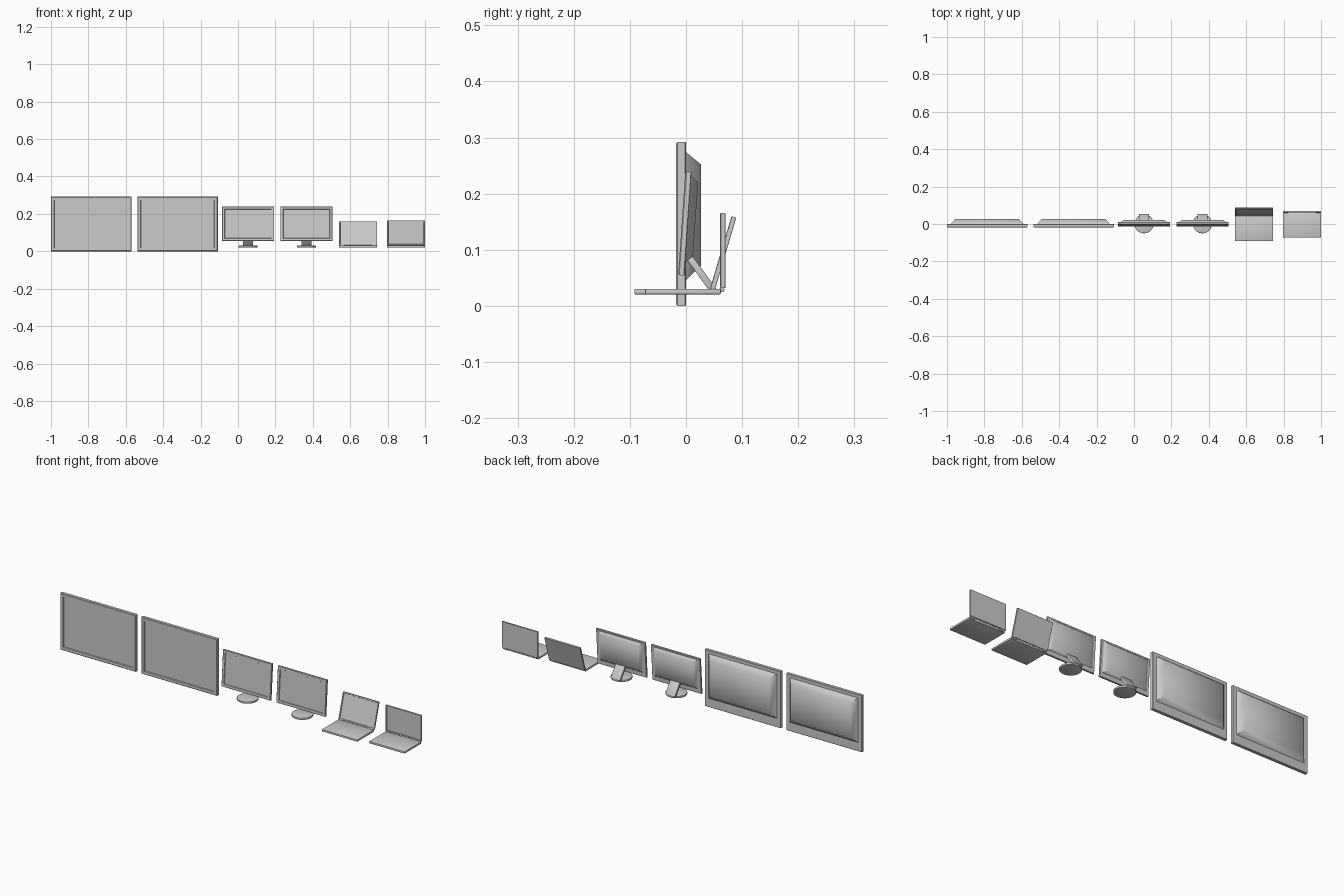
import bpy, bmesh, math
from mathutils import Matrix, Vector

if "Cube" in bpy.data.objects:
    bpy.data.objects.remove(bpy.data.objects["Cube"])


def finish(name, bm, angle=35, matrix=None):
    bmesh.ops.recalc_face_normals(bm, faces=bm.faces[:])
    if matrix:
        bm.transform(matrix)
    me = bpy.data.meshes.new(name)
    bm.to_mesh(me)
    bm.free()
    me.shade_smooth()
    me.set_sharp_from_angle(angle=math.radians(angle))
    ob = bpy.data.objects.new(name, me)
    bpy.context.collection.objects.link(ob)
    return ob


def loft(name, rings, matrix, angle=35):
    """Rectangles (y, half width, z low, z high) joined along y and capped."""
    bm = bmesh.new()
    loops = [[bm.verts.new((sx * w, y, z)) for sx, z in ((-1, a), (1, a), (1, b), (-1, b))]
             for y, w, a, b in rings]
    for p, q in zip(loops, loops[1:]):
        for i in range(4):
            j = (i + 1) % 4
            bm.faces.new((p[i], p[j], q[j], q[i]))
    bm.faces.new(loops[0])
    bm.faces.new(loops[-1])
    return finish(name, bm, angle, matrix)


def panel(name, w, h, t, margin, depth, edge, matrix):
    """Thin slab with a recessed screen on its front and eased front edges."""
    def ring(y, i):
        return (y, w / 2 - i, i, h - i)
    return loft(name, [ring(depth, margin + depth / 2), ring(0, margin), ring(0, edge),
                       ring(edge, 0), ring(t - edge / 2, 0), ring(t, edge / 2)], matrix)


def box(name, size, matrix, bevel=0.0):
    bm = bmesh.new()
    bmesh.ops.create_cube(bm, size=1)
    bm.transform(Matrix.Diagonal((*size, 1)))
    if bevel:
        bmesh.ops.bevel(bm, geom=bm.edges[:], offset=bevel, segments=2,
                        profile=0.5, affect='EDGES')
    return finish(name, bm, 35, matrix)


def cylinder(name, r, depth, matrix, n, bevel=0.0):
    bm = bmesh.new()
    bmesh.ops.create_cone(bm, cap_ends=True, segments=n, radius1=r, radius2=r, depth=depth)
    if bevel:
        rim = [e for e in bm.edges if abs(e.verts[0].co.z - e.verts[1].co.z) < 1e-6]
        bmesh.ops.bevel(bm, geom=rim, offset=bevel, segments=2, profile=0.5, affect='EDGES')
    return finish(name, bm, 35, matrix)


def move(x, y, z):
    return Matrix.Translation((x, y, z))


def tilt(deg):
    return Matrix.Rotation(math.radians(-deg), 4, 'X')


# Two wide televisions
for cx in (-0.785, -0.323):
    m = move(cx, -0.018, 0)
    panel("television_frame", 0.43, 0.292, 0.018, 0.017, 0.004, 0.003, m)
    loft("television_back", [(0.017, 0.195, 0.045, 0.275), (0.045, 0.17, 0.072, 0.252)], m, 55)

# Two monitors on round stands
for cx in (0.054, 0.366):
    m = move(cx, -0.014, 0.055) @ tilt(4)
    panel("monitor_frame", 0.279, 0.185, 0.011, 0.014, 0.003, 0.002, m)
    loft("monitor_back", [(0.010, 0.128, 0.022, 0.178), (0.024, 0.108, 0.035, 0.167)], m, 55)
    top, foot = Vector((cx, 0.002, 0.092)), Vector((cx, 0.049, 0.027))
    lean = math.degrees(math.atan2(foot.y - top.y, top.z - foot.z))
    box("monitor_neck", (0.054, 0.012, (top - foot).length),
        move(*((top + foot) / 2)) @ tilt(-lean), 0.001)
    cylinder("monitor_stand", 0.051, 0.010, move(cx, 0.001, 0.025), 32, 0.002)

# Two open laptops: centre x, front y, rear y, lid angle
for cx, y0, y1, lean in ((0.642, -0.092, 0.044, 16.5), (0.898, -0.073, 0.062, 0)):
    box("laptop_base", (0.203, y1 - y0, 0.010), move(cx, (y0 + y1) / 2, 0.0255), 0.002)
    m = move(cx, y1 - 0.001, 0.0315) @ tilt(lean)
    panel("laptop_lid", 0.203, 0.134, 0.009, 0.006, 0.002, 0.001, m)
    for s in (-1, 1):
        cylinder("laptop_hinge", 0.0045, 0.022,
                 move(cx + s * 0.085, y1 + 0.002, 0.029) @ Matrix.Rotation(math.pi / 2, 4, 'Y'), 12)
